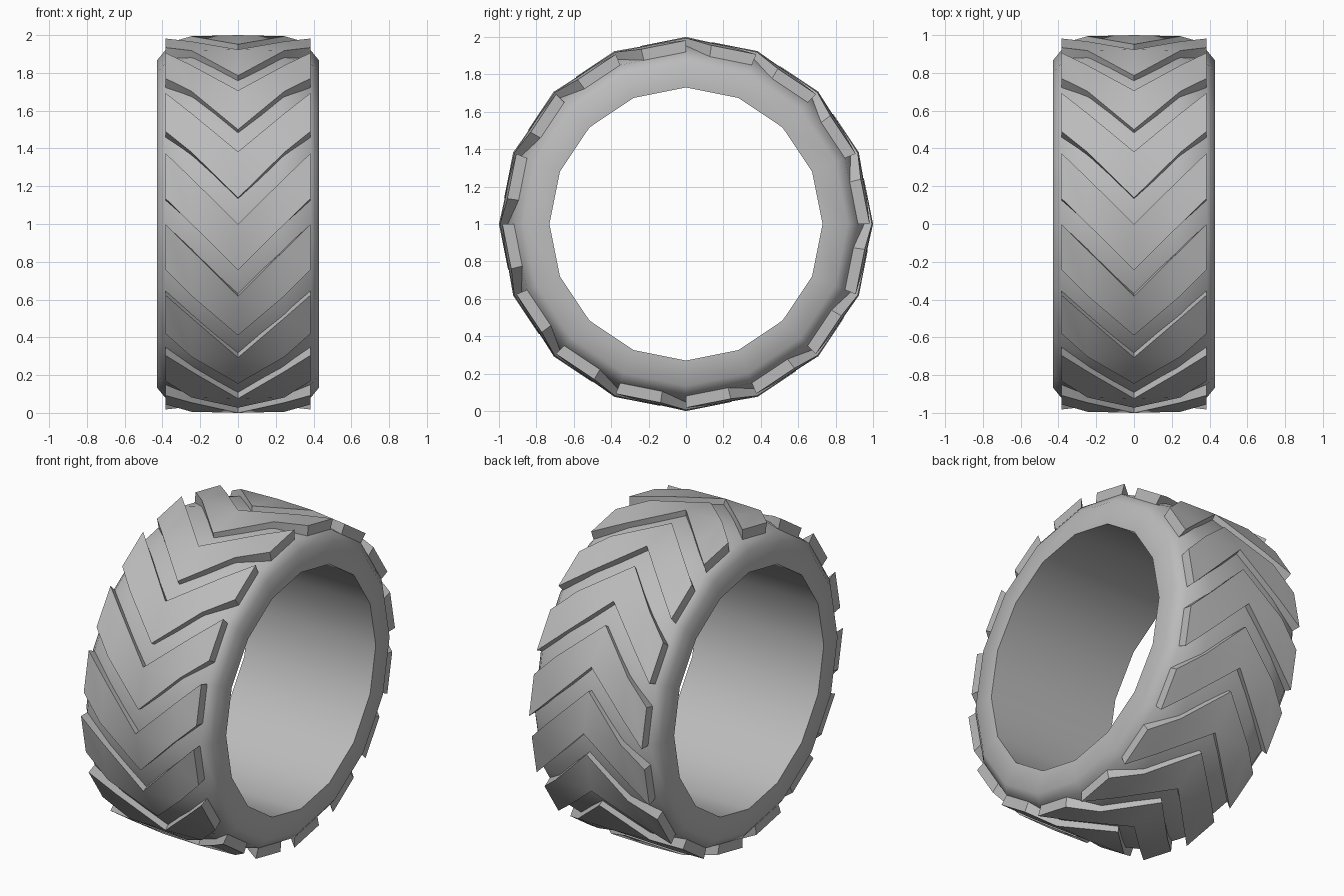
import bpy, bmesh
from math import radians, cos, sin, pi

cube = bpy.data.objects.get("Cube")
if cube:
    bpy.data.objects.remove(cube, do_unlink=True)

SIDES = 16
STEP = 2 * pi / SIDES

rubber = bpy.data.materials.new("grey_rubber")
rubber.use_nodes = True
GREY = (0.5, 0.5, 0.5, 1)
rubber.diffuse_color = GREY
bsdf = rubber.node_tree.nodes["Principled BSDF"]
bsdf.inputs["Base Color"].default_value = GREY
bsdf.inputs["Roughness"].default_value = 0.8


def point(x, radius, angle):
    """Point on a many-sided drum around the x axis, angle measured up from the front."""
    off = angle % STEP - STEP / 2
    r = radius * cos(STEP / 2) / cos(off)
    return (x, -r * cos(angle), r * sin(angle))


def finish(bm, name, angle):
    bmesh.ops.recalc_face_normals(bm, faces=bm.faces)
    mesh = bpy.data.meshes.new(name)
    bm.to_mesh(mesh)
    bm.free()
    mesh.materials.append(rubber)
    obj = bpy.data.objects.new(name, mesh)
    bpy.context.collection.objects.link(obj)
    obj.location.z = 1
    bpy.ops.object.select_all(action='DESELECT')
    obj.select_set(True)
    bpy.context.view_layer.objects.active = obj
    bpy.ops.object.shade_smooth_by_angle(angle=radians(angle))
    return obj


# Tyre body: closed cross-section swept round the axle
half = [(0.43, 0.73), (0.43, 0.865), (0.385, 0.92), (0.23, 0.957)]
profile = half + [(0, 0.965)] + [(-x, r) for x, r in reversed(half)]
bm = bmesh.new()
rings = [[bm.verts.new(point(x, r, k * STEP)) for x, r in profile] for k in range(SIDES)]
n = len(profile)
for k in range(SIDES):
    a, b = rings[k], rings[(k + 1) % SIDES]
    for i in range(n):
        j = (i + 1) % n
        bm.faces.new((a[i], a[j], b[j], b[i]))
finish(bm, "tyre_body", 50)

# Chevron tread block: a V-shaped slab folded over the drum's facets
WIDTH, LENGTH = 0.385, 0.64          # length is a share of one facet
columns = [(-1, 0.982), (-LENGTH, 0.994), (0, 1.0), (LENGTH, 0.994), (1, 0.982)]
bm = bmesh.new()
sections = []
for s, r in columns:
    high = abs(s) * STEP
    low = high - LENGTH * STEP
    floor = r - 0.075
    sections.append([bm.verts.new(point(s * WIDTH, rad, ang)) for rad, ang in
                     ((r, high), (r, low), (floor, low), (floor, high))])
for c, (a, b) in enumerate(zip(sections, sections[1:])):
    for i in range(4):
        j = (i + 1) % 4
        if c in (1, 2) and i in (0, 2):
            # Fold along the facet edge that crosses this quad
            if c == 1:
                p, q = (a[1], b[0]) if i == 0 else (a[2], b[3])
                others = (a[0], b[1]) if i == 0 else (a[3], b[2])
            else:
                p, q = (a[0], b[1]) if i == 0 else (a[3], b[2])
                others = (a[1], b[0]) if i == 0 else (a[2], b[3])
            for o in others:
                bm.faces.new((p, q, o))
        else:
            bm.faces.new((a[i], a[j], b[j], b[i]))
bm.faces.new(sections[0])
bm.faces.new(sections[-1])
tread = finish(bm, "tread_block", 40)

# Repeat the block round the tyre
for k in range(1, SIDES):
    copy = tread.copy()
    copy.name = f"tread_block_{k + 1}"
    copy.rotation_euler.x = k * STEP
    bpy.context.collection.objects.link(copy)
